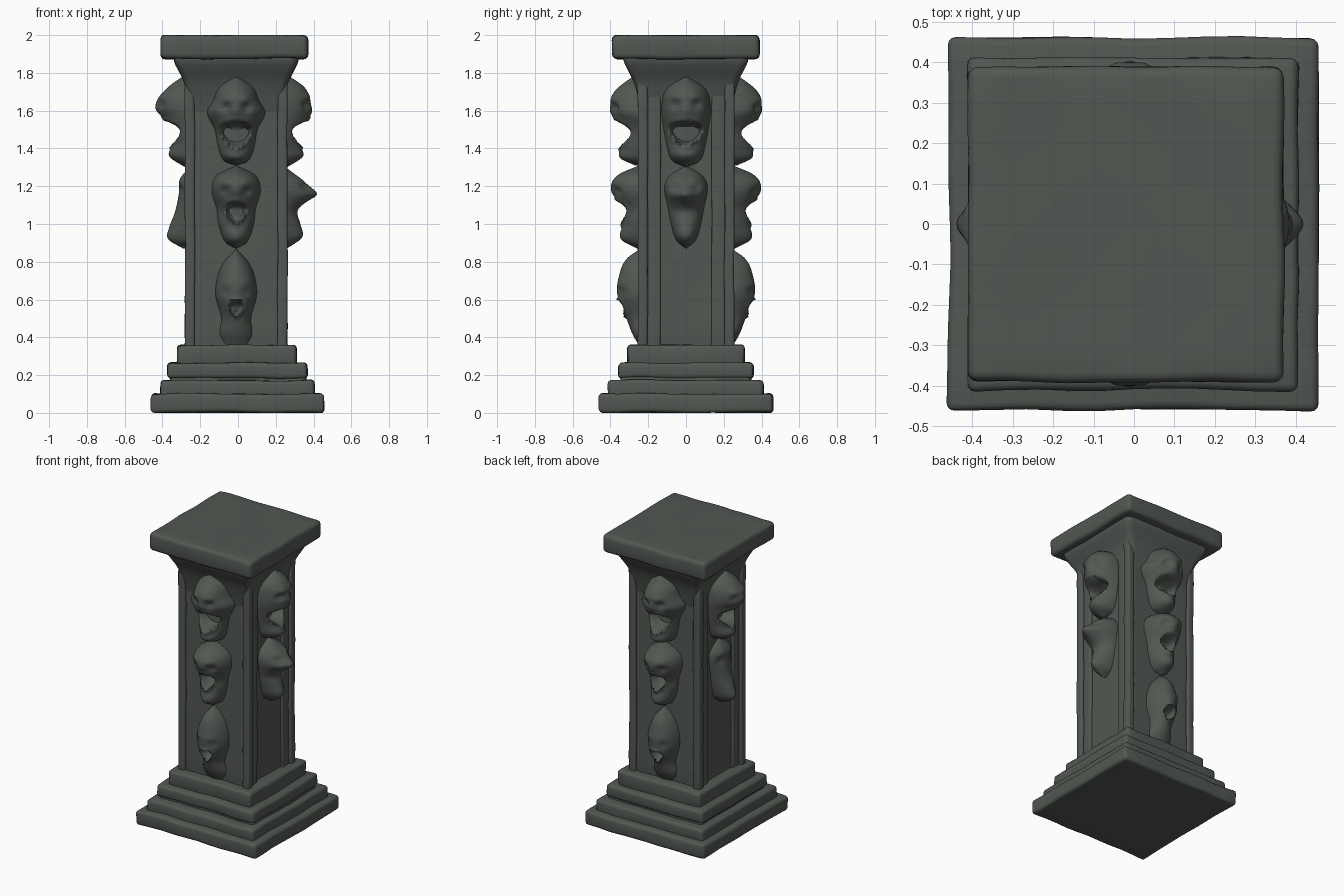
import bpy, bmesh, math
from mathutils import Vector, Matrix, noise

cube = bpy.data.objects.get("Cube")
if cube:
    bpy.data.objects.remove(cube, do_unlink=True)

stone = bpy.data.materials.new("dark_stone")
stone.use_nodes = True
COLOR = (0.085, 0.097, 0.085, 1)
stone.diffuse_color = COLOR
stone.node_tree.nodes["Principled BSDF"].inputs["Base Color"].default_value = COLOR
CX = -0.01  # column axis


def finish(name, bm, angle=40, wobble=0.0):
    """Roughen slightly, turn into an object and shade it."""
    for v in bm.verts:
        v.co += noise.noise_vector(v.co * 5) * wobble
        v.co.z = min(max(v.co.z, 0), 2)
    bmesh.ops.recalc_face_normals(bm, faces=bm.faces)
    mesh = bpy.data.meshes.new(name)
    bm.to_mesh(mesh)
    bm.free()
    mesh.materials.append(stone)
    ob = bpy.data.objects.new(name, mesh)
    bpy.context.collection.objects.link(ob)
    bpy.ops.object.select_all(action="DESELECT")
    ob.select_set(True)
    bpy.context.view_layer.objects.active = ob
    bpy.ops.object.shade_smooth_by_angle(angle=math.radians(angle))
    return ob


def block(name, x, y, z, bevel=0.02, wobble=0.008):
    """Worn stone block spanning the given ranges."""
    bm = bmesh.new()
    bmesh.ops.create_cube(bm, size=1)
    for v in bm.verts:
        v.co = [(a + b) / 2 + c * (b - a) for (a, b), c in zip((x, y, z), v.co)]
    bmesh.ops.bevel(bm, geom=bm.edges[:], offset=bevel, segments=3, profile=0.5, affect="EDGES")
    long_edges = [e for e in bm.edges if e.calc_length() > 0.3]
    bmesh.ops.subdivide_edges(bm, edges=long_edges, cuts=9, use_grid_fill=True)
    return finish(name, bm, 50, wobble)


# Stepped base and top slab
block("base_plinth", (-0.458, 0.455), (-0.46, 0.46), (0, 0.1))
block("base_step_lower", (-0.41, 0.405), (-0.41, 0.41), (0.08, 0.172))
block("base_neck", (-0.36, 0.36), (-0.345, 0.345), (0.15, 0.2))
block("base_step_middle", (-0.375, 0.367), (-0.357, 0.357), (0.182, 0.265))
block("base_step_upper", (-0.322, 0.31), (-0.308, 0.308), (0.25, 0.36))
block("top_slab", (-0.41, 0.37), (-0.39, 0.39), (1.875, 2.0), 0.025)

# Shaft: recessed core with corner posts, and inner frames on the two sides
block("shaft_core", (-0.25, 0.23), (-0.238, 0.238), (0.3, 1.85), 0.01, 0.003)
for sx, side in ((-1, "right"), (1, "left")):
    for sy, end in ((-1, "front"), (1, "back")):
        px, py = CX + sx * 0.245, sy * 0.229
        block(f"corner_post_{end}_{side}", (px - 0.026, px + 0.026), (py - 0.026, py + 0.026),
              (0.3, 1.8), 0.012, 0.005)
        fx, fy = CX + sx * 0.235, sy * 0.17
        block(f"side_frame_{end}_{side}", (fx - 0.02, fx + 0.02), (fy - 0.035, fy + 0.035),
              (0.3, 1.8), 0.008, 0.003)


def interp(points, z):
    """Smooth curve through (z, value) points in rising z."""
    n = len(points)
    z = min(max(z, points[0][0]), points[-1][0])
    i = max(k for k in range(n - 1) if points[k][0] <= z)
    (a, p), (b, q) = points[i], points[i + 1]

    def slope(k):
        lo, hi = points[max(k - 1, 0)], points[min(k + 1, n - 1)]
        return (hi[1] - lo[1]) / (hi[0] - lo[0])
    h = b - a
    t = (z - a) / h
    return (p * (1 + 2 * t) * (1 - t) ** 2 + q * t * t * (3 - 2 * t)
            + h * t * (1 - t) * (slope(i) * (1 - t) - slope(i + 1) * t))


# Flared capital: rounded square rings swept up a curve
FLARE = [(1.58, 0.235), (1.68, 0.256), (1.76, 0.28), (1.82, 0.31), (1.86, 0.328), (1.9, 0.33)]
bm = bmesh.new()
rings = []
for k in range(17):
    z = 1.58 + 0.02 * k
    half = interp(FLARE, z)
    ring = []
    for corner in range(4):
        turn = Matrix.Rotation(corner * math.pi / 2, 3, "Z")
        for j in range(5):
            a = j * math.pi / 8
            p = Vector((half - 0.04 + 0.04 * math.cos(a), half - 0.04 + 0.04 * math.sin(a), z))
            ring.append(bm.verts.new(turn @ p + Vector((CX, 0, 0))))
    rings.append(ring)
for lo, hi in zip(rings, rings[1:]):
    for i in range(20):
        bm.faces.new((lo[i], lo[(i + 1) % 20], hi[(i + 1) % 20], hi[i]))
bm.faces.new(rings[-1])
finish("capital_flare", bm, 50, 0.004)


def bump(x, z, cx, cz, rx, rz):
    return math.exp(-((x - cx) / rx) ** 2 - ((z - cz) / rz) ** 2)


def mask(name, angle, widths, depths, mouth=None, eyes=None, nose=None):
    """Carved face: half widths and projections by height, then holes and a nose."""
    cols, rows, root = 36, 52, 0.215
    z0, z1 = widths[0][0], widths[-1][0]
    bm = bmesh.new()
    grid = []
    for r in range(rows + 1):
        z = z0 + (z1 - z0) * (1 - math.cos(math.pi * r / rows)) / 2
        w = max(interp(widths, z), 0.004)
        line = []
        for c in range(cols + 1):
            u = -math.cos(math.pi * c / cols)
            x = u * w
            d = (interp(depths, z) - root) * max(1 - u * u, 0) ** 0.5
            if mouth:
                mz, mw, mh, md = mouth
                # mouths are wider towards the upper lip
                q = math.hypot(x / (mw * (1 + 0.35 * (z - mz) / mh)), (z - mz) / mh)
                t = min(max((1.15 - q) / 0.4, 0), 1)
                d -= md * t * t * (3 - 2 * t)
                d += 0.014 * math.exp(-((q - 1.3) / 0.2) ** 2) * (1 - u * u)
            if eyes:
                ex, ez, ed = eyes
                for s in (-1, 1):
                    d -= ed * bump(x, z, s * ex, ez, 0.025, 0.022)
                    d += ed * 0.6 * bump(x, z, s * ex, ez + 0.045, 0.035, 0.018) * (1 - u * u)
            if nose:
                d += nose[1] * bump(x, z, 0, nose[0], 0.03, 0.035)
            line.append(bm.verts.new((x, -root - max(d, 0), z)))
        grid.append(line)
    for a, b in zip(grid, grid[1:]):
        for c in range(cols):
            bm.faces.new((a[c], a[c + 1], b[c + 1], b[c]))
    bm.transform(Matrix.Translation((CX, 0, 0)) @ Matrix.Rotation(angle, 4, "Z"))
    finish(name, bm, 70)


# Three masks on the front and on the back
for label, angle in (("front", 0), ("back", math.pi)):
    mask(f"{label}_upper_mask", angle,
         [(1.31, 0), (1.33, 0.06), (1.4, 0.095), (1.5, 0.115), (1.59, 0.155), (1.65, 0.125), (1.73, 0.09), (1.79, 0)],
         [(1.31, 0.27), (1.35, 0.35), (1.4, 0.345), (1.47, 0.33), (1.54, 0.36), (1.61, 0.395), (1.7, 0.38), (1.79, 0.27)],
         mouth=(1.475, 0.072, 0.06, 0.1), eyes=(0.055, 1.615, 0.025), nose=(1.59, 0.012))
    mask(f"{label}_middle_mask", angle,
         [(0.87, 0), (0.9, 0.055), (1.0, 0.095), (1.08, 0.105), (1.18, 0.13), (1.26, 0.1), (1.31, 0)],
         [(0.87, 0.26), (0.92, 0.345), (1.0, 0.335), (1.08, 0.33), (1.14, 0.37), (1.2, 0.395), (1.26, 0.36), (1.31, 0.25)],
         mouth=(1.06, 0.046, 0.05, 0.09), eyes=(0.06, 1.175, 0.02), nose=(1.16, 0.008))
    mask(f"{label}_lower_mask", angle,
         [(0.36, 0.07), (0.42, 0.09), (0.5, 0.08), (0.62, 0.11), (0.72, 0.1), (0.8, 0.065), (0.87, 0)],
         [(0.36, 0.25), (0.42, 0.285), (0.5, 0.315), (0.56, 0.34), (0.64, 0.365), (0.76, 0.345), (0.82, 0.31), (0.87, 0.24)],
         mouth=(0.555, 0.036, 0.034, 0.07), eyes=(0.055, 0.64, 0.012))

# Two masks on each side
SIDE_WIDTH = [(1.3, 0), (1.33, 0.07), (1.4, 0.1), (1.5, 0.12), (1.62, 0.13), (1.72, 0.105), (1.79, 0)]
for label, angle, extra in (("left", math.pi / 2, 0), ("right", -math.pi / 2, 0.03)):
    mask(f"{label}_upper_mask", angle, SIDE_WIDTH,
         [(1.3, 0.27), (1.36, 0.355), (1.43, 0.33), (1.5, 0.34), (1.56, 0.38), (1.63, 0.395 + extra), (1.72, 0.365), (1.79, 0.27)],
         mouth=(1.48, 0.075, 0.055, 0.11), eyes=(0.055, 1.63, 0.022), nose=(1.59, 0.01))
LOWER_WIDTH = [(0.87, 0), (0.91, 0.05), (1.0, 0.08), (1.1, 0.1), (1.2, 0.115), (1.26, 0.085), (1.31, 0)]
mask("left_lower_mask", math.pi / 2, LOWER_WIDTH,
     [(0.87, 0.27), (0.93, 0.35), (1.0, 0.34), (1.07, 0.325), (1.12, 0.37), (1.16, 0.415), (1.22, 0.365), (1.31, 0.25)],
     eyes=(0.055, 1.19, 0.02), nose=(1.15, 0.015))
mask("right_lower_mask", -math.pi / 2, LOWER_WIDTH,
     [(0.87, 0.28), (0.92, 0.36), (0.98, 0.355), (1.06, 0.325), (1.15, 0.305), (1.24, 0.295), (1.31, 0.24)],
     eyes=(0.05, 1.18, 0.012))
